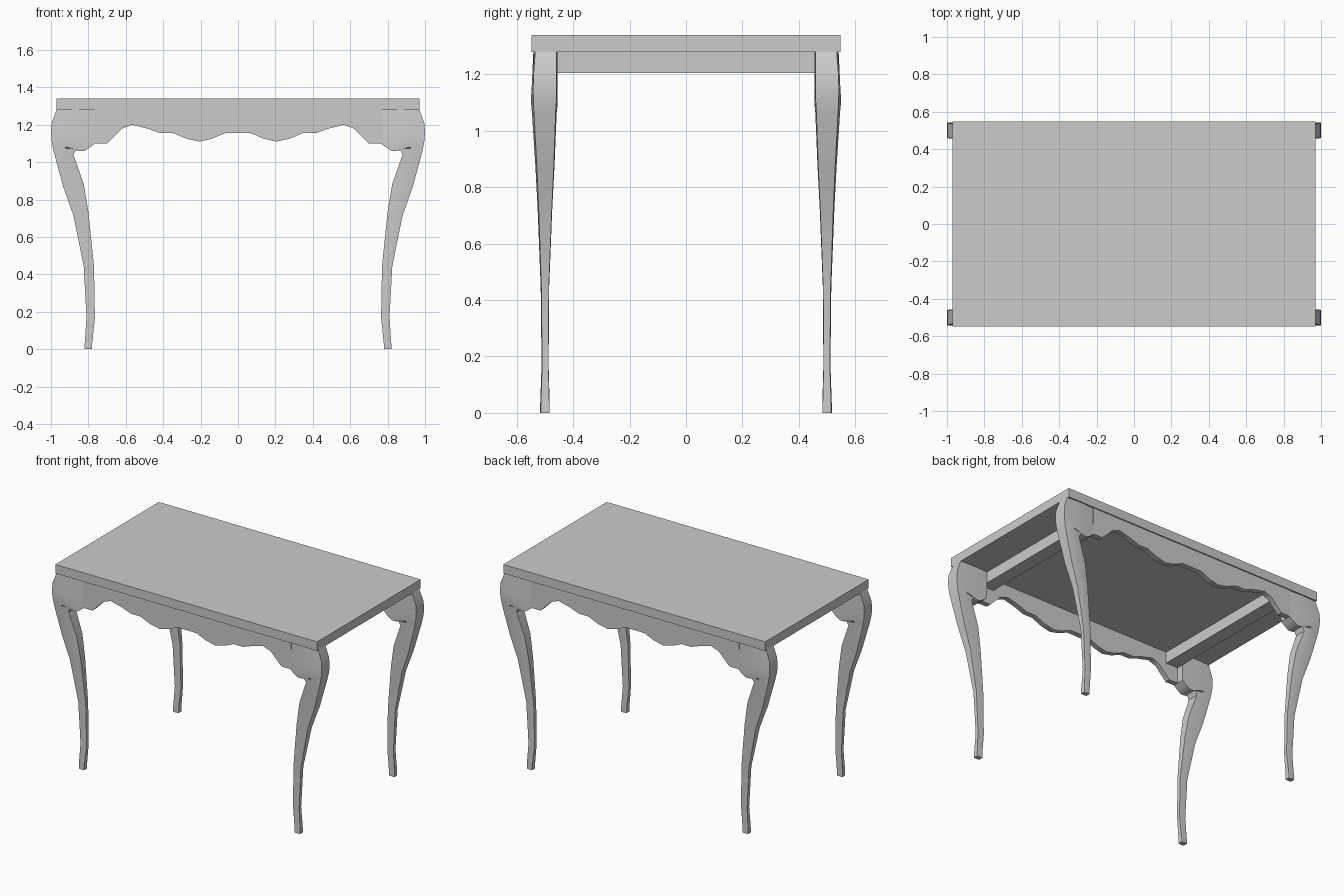
import bpy, bmesh

if "Cube" in bpy.data.objects:
    bpy.data.objects.remove(bpy.data.objects["Cube"])


def loft(name, rings, mirror=(False, False), smooth=None):
    """Skin a list of equal-sized point rings, cap both ends, mirror about the world axes."""
    bm = bmesh.new()
    loops = [[bm.verts.new(p) for p in ring] for ring in rings]
    n = len(rings[0])
    for a, b in zip(loops, loops[1:]):
        for i in range(n):
            j = (i + 1) % n
            bm.faces.new((a[i], a[j], b[j], b[i]))
    bm.faces.new(loops[0])
    bm.faces.new(loops[-1])
    bmesh.ops.recalc_face_normals(bm, faces=bm.faces)
    me = bpy.data.meshes.new(name)
    bm.to_mesh(me)
    bm.free()
    ob = bpy.data.objects.new(name, me)
    bpy.context.collection.objects.link(ob)
    if any(mirror):
        mod = ob.modifiers.new("mirror", 'MIRROR')
        mod.use_axis = (mirror[0], mirror[1], False)
        mod.use_mirror_merge = False
    if smooth:
        bpy.ops.object.select_all(action='DESELECT')
        bpy.context.view_layer.objects.active = ob
        ob.select_set(True)
        bpy.ops.object.shade_smooth_by_angle(angle=smooth)
    return ob


def box(name, x0, x1, y0, y1, z0, z1, mirror=(False, False)):
    ring = lambda z: [(x0, y0, z), (x1, y0, z), (x1, y1, z), (x0, y1, z)]
    return loft(name, [ring(z0), ring(z1)], mirror)


# table top
box("table_top", -0.97, 0.97, -0.548, 0.548, 1.28, 1.34)

# cabriole legs: outer x, z / inner x, z / y of inside face, y of outside face
leg_rows = [
    (.820, 0, .780, 0, .483, .517),
    (.820, .025, .780, .025, .483, .517),
    (.810, .17, .765, .17, .487, .512),
    (.825, .445, .770, .445, .485, .515),
    (.880, .715, .800, .735, .474, .526),
    (.935, .870, .825, .885, .466, .534),
    (.985, 1.055, .880, 1.04, .459, .545),
    (.990, 1.08, .865, 1.07, .458, .547),
    (.995, 1.105, .845, 1.06, .456, .548),
    (.998, 1.13, .820, 1.06, .455, .549),
    (1.00, 1.16, .790, 1.08, .455, .549),
    (.996, 1.21, .765, 1.10, .455, .547),
    (.970, 1.28, .765, 1.28, .455, .541),
]
rings = []
for xo, zo, xi, zi, ya, yb in leg_rows:
    xm, zm, inset = (xo + xi) / 2, (zo + zi) / 2, (yb - ya) * 0.08
    rings.append([(xo, -yb + inset, zo), (xm, -yb, zm), (xi, -yb + inset, zi),
                  (xi, -ya - inset / 2, zi), (xm, -ya, zm), (xo, -ya - inset / 2, zo)])
loft("legs", rings, (True, True), 0.6)

# scalloped aprons on the long sides
half = [(.77, 1.10), (.70, 1.10), (.62, 1.18), (.565, 1.20), (.485, 1.18), (.415, 1.155),
        (.345, 1.155), (.275, 1.125), (.205, 1.11), (.14, 1.125), (.07, 1.155)]
edge = [(-x, z) for x, z in half] + half[::-1]
loft("aprons", [[(x, -.54, z), (x, -.54, 1.28), (x, -.505, 1.28), (x, -.505, z)]
                for x, z in edge], (False, True), 0.6)

# cross rails joining the aprons
box("cross_rails", .675, .765, -.505, .505, 1.205, 1.28, (True, False))
